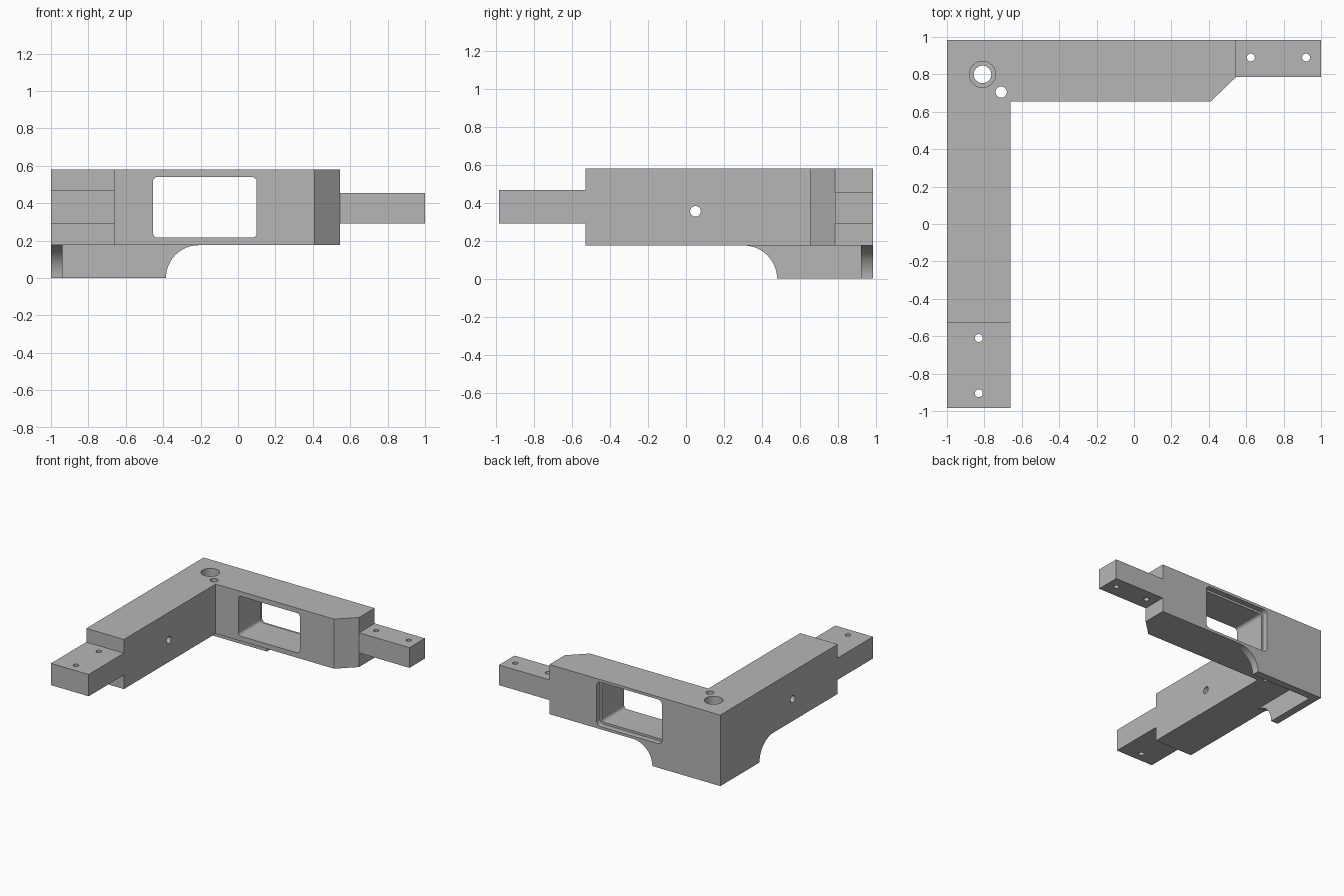
import bpy, bmesh, math

if "Cube" in bpy.data.objects:
    bpy.data.objects.remove(bpy.data.objects["Cube"], do_unlink=True)

grey = bpy.data.materials.new("plain grey")
grey.use_nodes = True
colour = (0.47, 0.47, 0.47, 1)
grey.diffuse_color = colour
grey.node_tree.nodes["Principled BSDF"].inputs["Base Color"].default_value = colour

# Maps a profile point (u, v) and a depth w to space, for each extrusion axis
AXES = {
    "x": lambda u, v, w: (w, u, v),
    "y": lambda u, v, w: (u, w, v),
    "z": lambda u, v, w: (u, v, w),
}


def prism(name, profile, axis, start, end):
    bm = bmesh.new()
    place = AXES[axis]
    rings = [[bm.verts.new(place(u, v, w)) for u, v in profile] for w in (start, end)]
    for ring in rings:
        bm.faces.new(ring)
    n = len(profile)
    for i in range(n):
        j = (i + 1) % n
        bm.faces.new((rings[0][i], rings[0][j], rings[1][j], rings[1][i]))
    bmesh.ops.recalc_face_normals(bm, faces=bm.faces)
    mesh = bpy.data.meshes.new(name)
    bm.to_mesh(mesh)
    bm.free()
    mesh.materials.append(grey)
    obj = bpy.data.objects.new(name, mesh)
    bpy.context.collection.objects.link(obj)
    return obj


def arc(cu, cv, r, a0, a1, steps):
    angles = [math.radians(a0 + (a1 - a0) * i / steps) for i in range(steps + 1)]
    return [(cu + r * math.cos(a), cv + r * math.sin(a)) for a in angles]


def rect(u0, u1, v0, v1):
    return [(u0, v0), (u1, v0), (u1, v1), (u0, v1)]


def rounded_rect(u0, u1, v0, v1, r):
    return (arc(u1 - r, v1 - r, r, 0, 90, 6) + arc(u0 + r, v1 - r, r, 90, 180, 6)
            + arc(u0 + r, v0 + r, r, 180, 270, 6) + arc(u1 - r, v0 + r, r, 270, 360, 6))


def cut(obj, profile, axis, start, end):
    cutter = prism("cutter", profile, axis, start, end)
    cutter.hide_render = True
    mod = obj.modifiers.new("cut", "BOOLEAN")
    mod.operation = "DIFFERENCE"
    mod.solver = "EXACT"
    mod.object = cutter
    bpy.context.view_layer.update()
    evaluated = obj.evaluated_get(bpy.context.evaluated_depsgraph_get())
    mesh = bpy.data.meshes.new_from_object(evaluated)
    obj.modifiers.clear()
    obj.data = mesh
    bpy.data.objects.remove(cutter, do_unlink=True)


def hole(obj, u, v, r, axis, start, end):
    cut(obj, arc(u, v, r, 0, 360, 40)[:-1], axis, start, end)


EDGE = 0.985          # half depth in y
LOW, TOP = 0.175, 0.58
INNER_X, INNER_Y = -0.66, 0.655
ARM_X, ARM_Y = 0.545, -0.53   # where the tenons begin
WALL = 0.062

# L-shaped body with a chamfered arm end
body = prism("corner_body", [
    (-1, ARM_Y), (INNER_X, ARM_Y), (INNER_X, INNER_Y), (0.41, INNER_Y),
    (ARM_X, 0.785), (ARM_X, EDGE), (-1, EDGE)], "z", LOW, TOP)

# Window through the back arm, with a shallow rebate behind
cut(body, rounded_rect(-0.455, 0.10, 0.215, 0.54, 0.025), "y", 0.5, 1.1)
cut(body, rounded_rect(-0.473, 0.118, 0.197, 0.558, 0.035), "y", 0.94, 1.1)

# Counterbored corner hole, pin hole and side hole
hole(body, -0.81, 0.80, 0.047, "z", 0.1, 0.7)
hole(body, -0.81, 0.80, 0.07, "z", 0.38, 0.7)
hole(body, -0.71, 0.705, 0.03, "z", 0.1, 0.7)
hole(body, 0.05, 0.355, 0.028, "x", -1.1, -0.5)

# Tenons with pairs of pin holes
front_tenon = prism("front_tenon", rect(-1, INNER_X, -EDGE, ARM_Y), "z", 0.29, 0.468)
for y in (-0.61, -0.905):
    hole(front_tenon, -0.83, y, 0.021, "z", 0.2, 0.6)
side_tenon = prism("side_tenon", rect(ARM_X, 1, 0.785, EDGE), "z", 0.29, 0.455)
for x in (0.625, 0.92):
    hole(side_tenon, x, 0.89, 0.021, "z", 0.2, 0.6)

# Thin skirt walls under the corner, each ending in a concave curve
back_skirt = prism("back_skirt", [(-1, LOW), (-1, 0)] + arc(-0.21, 0, LOW, 180, 90, 20),
                   "y", EDGE - WALL, EDGE)
side_skirt = prism("side_skirt", [(EDGE - WALL, LOW), (EDGE - WALL, 0)]
                   + arc(0.305, 0, LOW, 0, 90, 20), "x", -1, -1 + WALL)

# Smooth the curves and keep edges sharp
parts = [body, front_tenon, side_tenon, back_skirt, side_skirt]
bpy.ops.object.select_all(action="DESELECT")
for part in parts:
    part.select_set(True)
bpy.context.view_layer.objects.active = body
bpy.ops.object.shade_smooth_by_angle(angle=math.radians(30))
